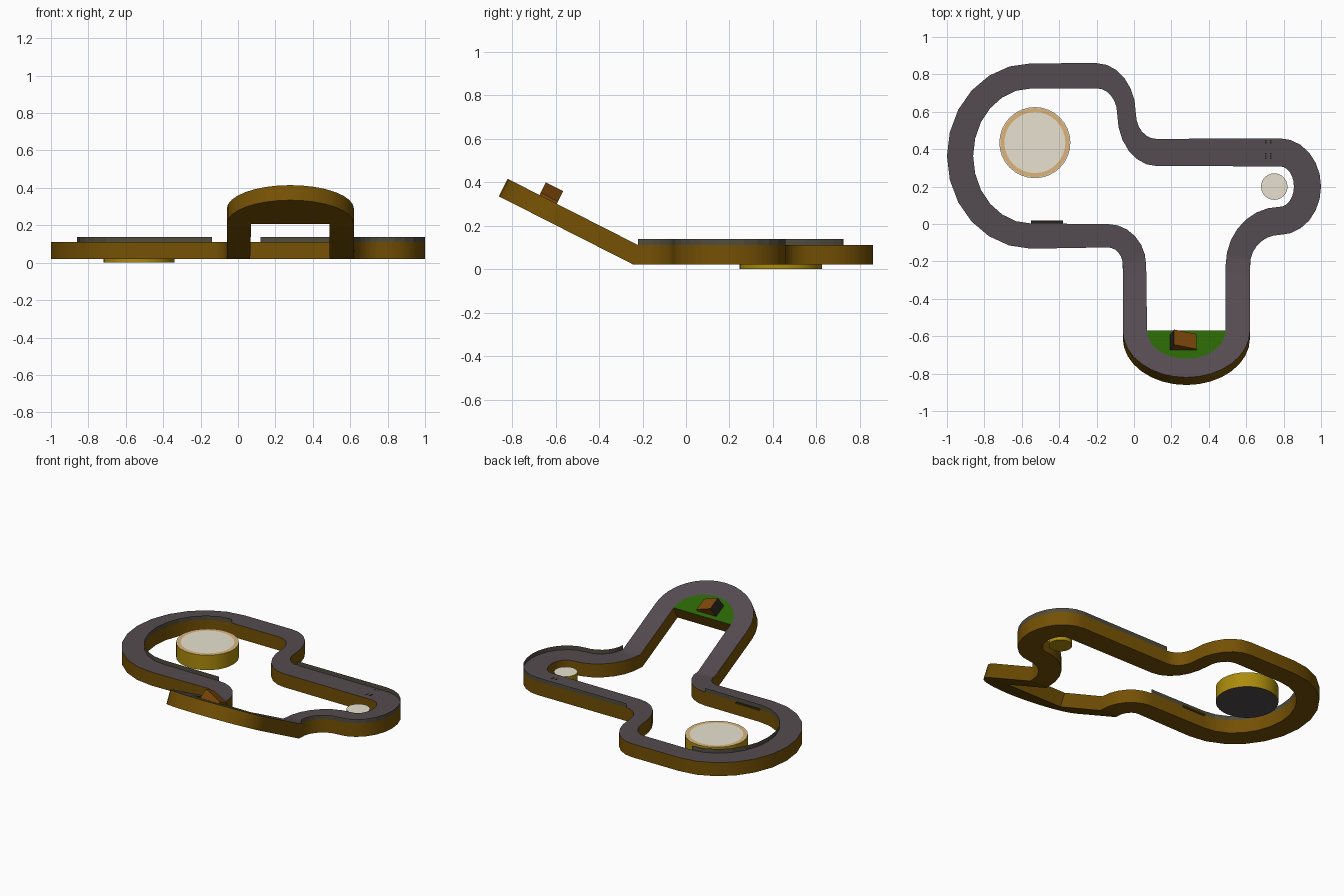
import bpy, bmesh, math

if "Cube" in bpy.data.objects:
    bpy.data.objects.remove(bpy.data.objects["Cube"])

TOP, THICK, HINGE, SLOPE = 0.11, 0.09, -0.22, 0.508
NY, NZ = 0.453, 0.892          # normal of the tilted ramp


def mat(name, r, g, b):
    m = bpy.data.materials.new(name)
    lin = [(c / 255 / 12.92) if c < 11 else ((c / 255 + 0.055) / 1.055) ** 2.4 for c in (r, g, b)]
    m.diffuse_color = (*lin, 1)
    m.use_nodes = True
    m.node_tree.nodes["Principled BSDF"].inputs["Base Color"].default_value = m.diffuse_color
    return m


ROAD = mat("road grey", 84, 75, 80)
BROWN = mat("earth brown", 116, 80, 4)
GREEN = mat("grass green", 42, 100, 4)
CREAM = mat("cream", 232, 226, 208)
TAN = mat("tan", 222, 180, 122)
GOLD = mat("gold", 172, 140, 12)
RAIL = mat("rail grey", 80, 76, 62)
WOOD = mat("crate brown", 126, 72, 10)
DARK = mat("dark", 36, 32, 28)


def build(name, verts, faces, mats, indices=None, fix=True):
    me = bpy.data.meshes.new(name)
    me.from_pydata(verts, [], faces)
    for m in mats:
        me.materials.append(m)
    for i, p in enumerate(me.polygons):
        p.material_index = indices[i] if indices else 0
    if fix:
        bm = bmesh.new()
        bm.from_mesh(me)
        bmesh.ops.recalc_face_normals(bm, faces=bm.faces)
        bm.to_mesh(me)
        bm.free()
    ob = bpy.data.objects.new(name, me)
    bpy.context.collection.objects.link(ob)
    return ob


def smooth(ob):
    bpy.ops.object.select_all(action='DESELECT')
    ob.select_set(True)
    bpy.context.view_layer.objects.active = ob
    bpy.ops.object.shade_smooth_by_angle(angle=math.radians(30))


def lift(x, y, h=0.0):
    """Point on the track surface, moved h along the surface normal."""
    if y > HINGE + 1e-4:
        return (x, y, TOP + h)
    if y > HINGE - 1e-4:                       # mitre at the fold
        return (x, y + 0.235 * h, TOP + h)
    return (x, y + NY * h, TOP - SLOPE * (y - HINGE) + NZ * h)


def prism(name, pts, h0, h1, mats, indices):
    """Solid between two heights over an outline; faces: top, bottom, sides."""
    n = len(pts)
    verts = [lift(x, y, h1) for x, y in pts] + [lift(x, y, h0) for x, y in pts]
    faces = [list(range(n)), list(range(n, 2 * n))]
    faces += [(i, (i + 1) % n, n + (i + 1) % n, n + i) for i in range(n)]
    return build(name, verts, faces, mats, indices[:2] + [indices[2]] * n)


# Track bends: centre, radii of the loop-inside edge, radii of the outside edge, angles, steps
BENDS = [
    ((-0.55, 0.3635), (0.31, 0.361), (0.45, 0.4955), 270, 90, 12),
    ((-0.20, 0.59), (0.11, 0.135), (0.21, 0.27), 90, 0, 6),
    ((0.12, 0.59), (0.21, 0.28), (0.11, 0.135), 180, 270, 6),
    ((0.78, 0.20), (0.075, 0.108), (0.22, 0.258), 90, -90, 12),
    ((0.78, -0.22), (0.29, 0.312), (0.16, 0.162), 90, 180, 7),
    ((0.28, -0.57), (0.21, 0.15), (0.34, 0.25), 0, -180, 16),
    ((-0.14, -0.22), (0.205, 0.22), (0.08, 0.095), 0, 90, 6),
]


def arc(c, r, a0, a1, n):
    out = []
    for i in range(n + 1):
        a = math.radians(a0 + (a1 - a0) * i / n)
        out.append((c[0] + r[0] * math.cos(a), c[1] + r[1] * math.sin(a)))
    return out


inner = [arc(c, ri, a, b, n) for c, ri, ro, a, b, n in BENDS]
outer = [arc(c, ro, a, b, n) for c, ri, ro, a, b, n in BENDS]

# Track slab
rings = []
for ii, oo in zip(inner, outer):
    for p, q in zip(ii, oo):
        if not rings or math.dist(p, rings[-1][0]) > 1e-3:
            rings.append((p, q))
verts, faces, idx = [], [], []
for p, q in rings:
    verts += [lift(*p), lift(*q), lift(*q, -THICK), lift(*p, -THICK)]
N = len(rings)
for i in range(N):
    a, b = 4 * i, 4 * ((i + 1) % N)
    for k in range(4):
        l = (k + 1) % 4
        faces.append((a + k, a + l, b + l, b + k))
        idx.append(0 if k == 0 else 1)
smooth(build("track", verts, faces, [ROAD, BROWN], idx))

# Grass patch filling the raised bend
prism("grass_patch", inner[5], -THICK, 0.0, [GREEN, BROWN], [0, 1, 1])

# Wedge crate standing on the grass, high at its left end
section = ((0.19, -0.005), (0.335, -0.005), (0.335, 0.012), (0.215, 0.065))
verts = [lift(x, y, h) for y in (-0.674, -0.594) for x, h in section]
build("wedge_crate", verts,
      [(0, 1, 2, 3), (4, 5, 6, 7), (0, 1, 5, 4), (1, 2, 6, 5), (2, 3, 7, 6), (3, 0, 4, 7)],
      [WOOD, DARK], [0, 0, 0, 0, 0, 1])


# Thin guard rails along the track edges
def rail(name, pts):
    n = len(pts)
    v = [lift(x, y) for x, y in pts]
    v += [(x, y, z + 0.028) for x, y, z in v]
    build(name, v, [(i, i + 1, n + i + 1, n + i) for i in range(n - 1)], [RAIL], fix=False)


rail("inner_guard_rail", [inner[6][-1]] + inner[0])
rail("outer_guard_rail", [outer[2][-1]] + outer[3] + outer[4][1:])

# Thin ledge beside the lower straight
prism("start_ledge", [(-0.55, 0.003), (-0.38, 0.003), (-0.38, 0.018), (-0.55, 0.018)],
      -0.008, 0.0, [DARK, BROWN], [0, 1, 1])

# Start marks painted on the right straight
for i, x in enumerate((0.705, 0.73)):
    for j, y in enumerate((0.445, 0.435, 0.375, 0.363, 0.351)):
        s = 0.004
        prism(f"start_mark_{i}_{j}", [(x - s, y - s), (x + s, y - s), (x + s, y + s), (x - s, y + s)],
              0.0, 0.001, [DARK], [0, 0, 0])


# Round drums: stacked rings, with coloured bands on the top
def drum(name, c, z0, z1, radii, cols, side, base, n=32):
    prof = [(radii[0], z0)] + [(r, z1) for r in radii]
    verts = [(c[0] + r * math.cos(2 * math.pi * i / n), c[1] + r * math.sin(2 * math.pi * i / n), z)
             for r, z in prof for i in range(n)]
    faces, idx = [list(range(n))], [1]
    for k in range(len(prof) - 1):
        for i in range(n):
            j = (i + 1) % n
            faces.append((k * n + i, k * n + j, (k + 1) * n + j, (k + 1) * n + i))
            idx.append(0 if k == 0 else 1 + k)
    faces.append([len(verts) - n + i for i in range(n)])
    idx.append(1 + len(prof) - 1)
    smooth(build(name, verts, faces, [side, base] + cols, idx))


drum("large_drum", (-0.53, 0.435), 0.0, 0.10, [0.19, 0.185, 0.163], [CREAM, TAN, CREAM], GOLD, ROAD)
drum("small_drum", (0.75, 0.20), 0.025, 0.085, [0.071], [CREAM], GOLD, GOLD, 24)
